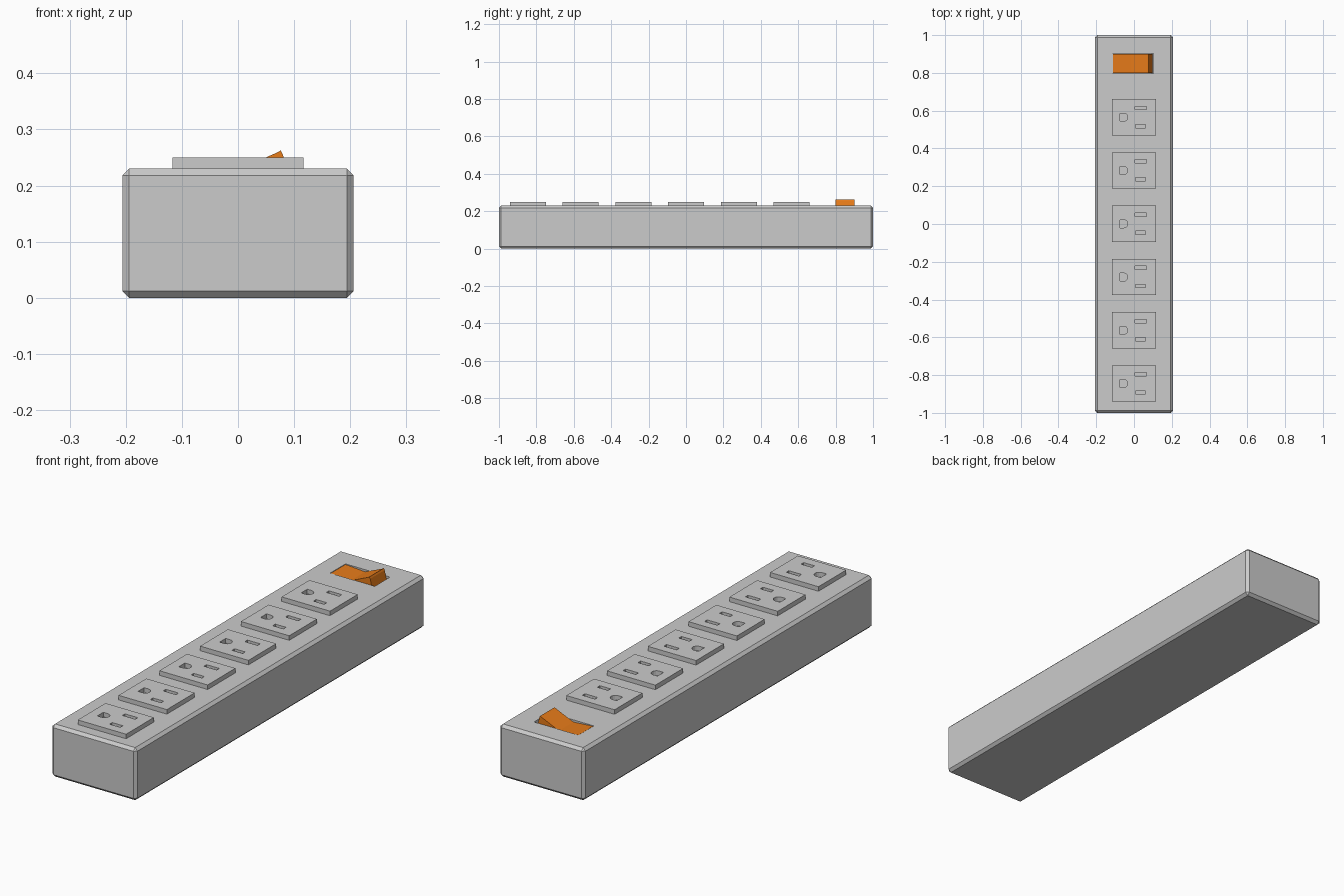
import bpy, bmesh, math

if "Cube" in bpy.data.objects:
    bpy.data.objects.remove(bpy.data.objects["Cube"])


def make_object(name, mesh, mat=None):
    ob = bpy.data.objects.new(name, mesh)
    bpy.context.collection.objects.link(ob)
    if mat:
        mesh.materials.append(mat)
    return ob


def box(name, x0, x1, y0, y1, z0, z1, chamfer=0):
    bm = bmesh.new()
    bmesh.ops.create_cube(bm, size=1)
    for v in bm.verts:
        v.co.x = x0 if v.co.x < 0 else x1
        v.co.y = y0 if v.co.y < 0 else y1
        v.co.z = z0 if v.co.z < 0 else z1
    if chamfer:
        bmesh.ops.bevel(bm, geom=bm.edges[:], offset=chamfer, segments=1,
                        affect='EDGES', profile=0.5)
    mesh = bpy.data.meshes.new(name)
    bm.to_mesh(mesh)
    bm.free()
    return make_object(name, mesh)


def evaluated_mesh(ob):
    dg = bpy.context.evaluated_depsgraph_get()
    return bpy.data.meshes.new_from_object(ob.evaluated_get(dg))


def rect(x0, x1, y0, y1):
    return [(x0, y0), (x1, y0), (x1, y1), (x0, y1)]


# Chamfered housing with a recess for the switch
body = box("housing", -0.206, 0.206, -1, 1, 0, 0.23, 0.012)
cutter = box("switch_recess_cutter", -0.112, 0.104, 0.797, 0.903, 0.17, 0.3)
cutter.hide_render = True
mod = body.modifiers.new("recess", 'BOOLEAN')
mod.operation = 'DIFFERENCE'
mod.solver = 'EXACT'
mod.object = cutter
cut = evaluated_mesh(body)
body.modifiers.clear()
body.data = cut
bpy.data.objects.remove(cutter)

# Outlet plate: outline with two slots and a D-shaped ground hole
ground = [(-0.075, -0.021), (-0.054, -0.021)]
ground += [(-0.054 + 0.021 * math.cos(a), 0.021 * math.sin(a))
           for a in (math.radians(d) for d in range(-70, 71, 20))]
ground += [(-0.054, 0.021), (-0.075, 0.021)]
loops = [rect(-0.117, 0.117, -0.096, 0.096),
         rect(0.004, 0.066, 0.040, 0.058),
         rect(0.009, 0.061, -0.056, -0.038),
         ground]
curve = bpy.data.curves.new("outlet_profile", 'CURVE')
curve.dimensions = '2D'
curve.fill_mode = 'BOTH'
curve.extrude = 0.01
for pts in loops:
    sp = curve.splines.new('POLY')
    sp.points.add(len(pts) - 1)
    for p, (x, y) in zip(sp.points, pts):
        p.co = (x, y, 0, 1)
    sp.use_cyclic_u = True
profile = make_object("outlet_profile", curve)
outlet_mesh = evaluated_mesh(profile)
bpy.data.objects.remove(profile)
for p in outlet_mesh.polygons:
    p.use_smooth = False

# Row of six outlets
for i in range(6):
    plate = make_object(f"outlet_{i + 1}", outlet_mesh)
    plate.location = (0, -0.845 + 0.282 * i, 0.24)

# Orange rocker switch, V-shaped side profile
orange = bpy.data.materials.new("orange")
orange.diffuse_color = (0.8, 0.2, 0.01, 1)
orange.use_nodes = True
orange.node_tree.nodes["Principled BSDF"].inputs["Base Color"].default_value = orange.diffuse_color
side = [(-0.110, 0.229), (-0.015, 0.222), (0.070, 0.259), (0.076, 0.2625),
        (0.080, 0.255), (0.098, 0.18), (0.09, 0.17), (-0.108, 0.17)]
bm = bmesh.new()
face = bm.faces.new([bm.verts.new((x, 0.80, z)) for x, z in side])
ext = bmesh.ops.extrude_face_region(bm, geom=[face])
for v in ext["geom"]:
    if isinstance(v, bmesh.types.BMVert):
        v.co.y = 0.90
bmesh.ops.recalc_face_normals(bm, faces=bm.faces[:])
mesh = bpy.data.meshes.new("rocker_switch")
bm.to_mesh(mesh)
bm.free()
make_object("rocker_switch", mesh, orange)
